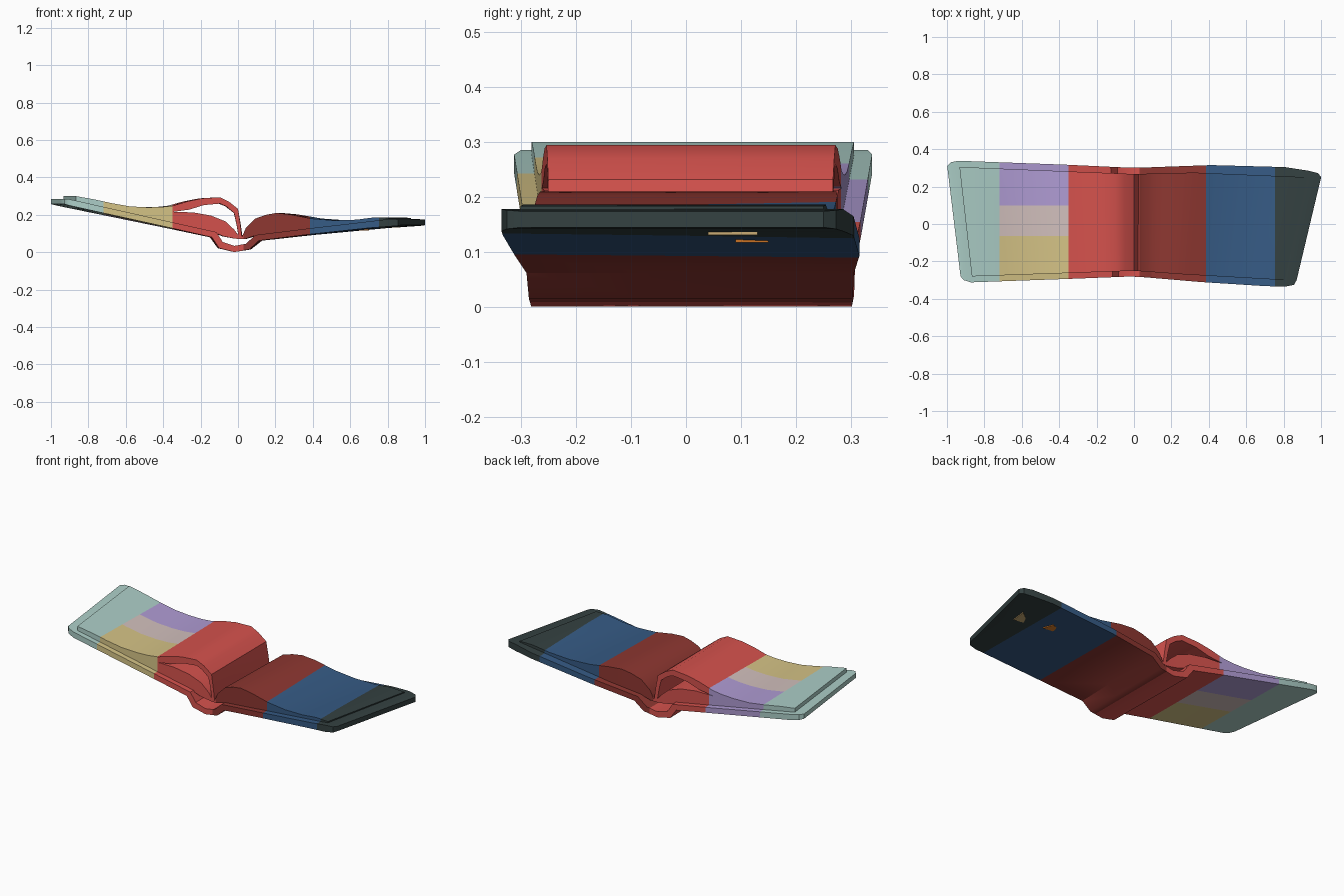
import bpy, bmesh

old = bpy.data.objects.get("Cube")
if old:
    bpy.data.objects.remove(old)


def linear(c):
    c /= 255
    return c / 12.92 if c <= 0.04045 else ((c + 0.055) / 1.055) ** 2.4


PALETTE = [
    ("mint", (173, 207, 200)), ("lavender", (176, 156, 212)),
    ("rose_beige", (210, 192, 189)), ("straw", (213, 195, 134)),
    ("coral_red", (213, 82, 77)), ("dark_red", (142, 55, 49)),
    ("navy", (54, 91, 133)), ("charcoal", (52, 65, 65)),
    ("sand", (200, 170, 115)), ("orange", (220, 125, 40)),
]
MATS = []
for name, rgb in PALETTE:
    m = bpy.data.materials.new(name)
    m.use_nodes = True
    col = (*[linear(c) for c in rgb], 1)
    m.diffuse_color = col
    bsdf = m.node_tree.nodes["Principled BSDF"]
    bsdf.inputs["Base Color"].default_value = col
    bsdf.inputs["Roughness"].default_value = 0.8
    MATS.append(m)

# Colour band limits along x, and along y inside the striped band
X_CUTS = (-0.72, -0.35, 0.03, 0.385, 0.755)
Y_CUTS = (-0.065, 0.1)


def colour(c):
    band = sum(c.x > x for x in X_CUTS)
    if band == 1:
        return 3 - sum(c.y > y for y in Y_CUTS)
    return (0, 1, 4, 5, 6, 7)[band]


def lerp(table, x):
    for a, b in zip(table, table[1:]):
        if x <= b[0]:
            t = max(0, (x - a[0]) / (b[0] - a[0]))
            return [p + (q - p) * t for p, q in zip(a[1:], b[1:])]
    return table[-1][1:]


def sheet(name, outer, inner, edges):
    """Loft a slab between two paired x-z paths; edges gives front and back y."""
    bm = bmesh.new()
    rings = []
    for pair in zip(outer, inner):
        ring = []
        for (x, z), order in zip(pair, ((0, 1), (1, 0))):
            ys = lerp(edges, x)
            for side in order:
                lean = (0.037 if x < 0 else 0.07) * (side * 2 - 1)
                ring.append(bm.verts.new((x * (1 + lean), ys[side], z)))
        rings.append(ring)
    for a, b in zip(rings, rings[1:]):
        for i in range(4):
            j = (i + 1) % 4
            bm.faces.new((a[i], a[j], b[j], b[i]))
    bm.faces.new(rings[0])
    bm.faces.new(rings[-1][::-1])
    # Cut along the colour limits
    for axis, cuts in ((0, X_CUTS), (1, Y_CUTS)):
        for v in cuts:
            co = [0, 0, 0]
            no = [0, 0, 0]
            co[axis], no[axis] = v, 1
            bmesh.ops.bisect_plane(bm, geom=bm.verts[:] + bm.edges[:] + bm.faces[:],
                                   plane_co=co, plane_no=no, dist=1e-5)
    bmesh.ops.recalc_face_normals(bm, faces=bm.faces)
    for f in bm.faces:
        f.material_index = colour(f.calc_center_median())
    return finish(name, bm)


def finish(name, bm):
    me = bpy.data.meshes.new(name)
    bm.to_mesh(me)
    bm.free()
    for m in MATS:
        me.materials.append(m)
    ob = bpy.data.objects.new(name, me)
    bpy.context.collection.objects.link(ob)
    bpy.ops.object.select_all(action="DESELECT")
    ob.select_set(True)
    bpy.context.view_layer.objects.active = ob
    bpy.ops.object.shade_smooth_by_angle(angle=0.6)
    return ob


# Cover with clipped corners and a drooping spine
COVER_EDGES = [(-0.963, -0.28, 0.31), (-0.945, -0.3, 0.33), (-0.905, -0.312, 0.338),
               (-0.35, -0.293, 0.317), (0, -0.28, 0.3), (0.38, -0.31, 0.315),
               (0.75, -0.332, 0.305), (0.87, -0.335, 0.285), (0.92, -0.325, 0.272),
               (0.935, -0.3, 0.25)]
sheet("cover",
      [(-0.963, 0.285), (-0.945, 0.285), (-0.905, 0.277), (-0.35, 0.157), (-0.12, 0.108),
       (-0.085, 0.055), (-0.02, 0.034), (0.045, 0.045), (0.1, 0.092), (0.385, 0.125),
       (0.755, 0.165), (0.87, 0.178), (0.92, 0.176), (0.935, 0.174)],
      [(-0.963, 0.257), (-0.945, 0.252), (-0.905, 0.243), (-0.35, 0.125), (-0.145, 0.08),
       (-0.105, 0.022), (-0.02, 0.001), (0.065, 0.015), (0.12, 0.062), (0.385, 0.093),
       (0.755, 0.13), (0.87, 0.138), (0.92, 0.142), (0.935, 0.145)], COVER_EDGES)

# Page blocks
PAGE_EDGES = [(-0.9, -0.28, 0.305), (0, -0.25, 0.267), (0.3, -0.27, 0.275), (0.865, -0.3, 0.25)]
sheet("left_pages",
      [(-0.9, 0.3), (-0.8, 0.283), (-0.7, 0.262), (-0.6, 0.245), (-0.5, 0.24),
       (-0.42, 0.242), (-0.36, 0.249)],
      [(-0.9, 0.27), (-0.8, 0.248), (-0.7, 0.227), (-0.6, 0.206), (-0.5, 0.185),
       (-0.42, 0.168), (-0.36, 0.156)], PAGE_EDGES)
sheet("lower_left_pages",
      [(-0.36, 0.216), (-0.25, 0.213), (-0.15, 0.196), (-0.07, 0.165), (-0.02, 0.12), (0.01, 0.08)],
      [(-0.36, 0.156), (-0.25, 0.132), (-0.15, 0.112), (-0.08, 0.085), (-0.03, 0.075), (0.01, 0.07)],
      PAGE_EDGES)
sheet("arched_page",
      [(-0.36, 0.249), (-0.28, 0.272), (-0.2, 0.288), (-0.1, 0.294), (-0.05, 0.27),
       (0, 0.232), (0.012, 0.16), (0.024, 0.072)],
      [(-0.36, 0.216), (-0.27, 0.228), (-0.19, 0.252), (-0.1, 0.26), (-0.065, 0.245),
       (-0.022, 0.21), (-0.008, 0.15), (0.005, 0.072)], PAGE_EDGES)
sheet("right_pages",
      [(0.02, 0.075), (0.045, 0.13), (0.1, 0.18), (0.16, 0.2), (0.22, 0.21), (0.3, 0.202),
       (0.42, 0.18), (0.55, 0.17), (0.68, 0.174), (0.78, 0.186), (0.865, 0.184)],
      [(0.02, 0.07), (0.045, 0.072), (0.1, 0.09), (0.16, 0.098), (0.22, 0.105), (0.3, 0.114),
       (0.42, 0.128), (0.55, 0.142), (0.68, 0.156), (0.78, 0.167), (0.865, 0.174)], PAGE_EDGES)

# Small painted patches under the cover
for name, mat, z, pts in (
        ("sand_patch", 8, 0.131, [(0.8, 0.05), (0.86, 0.04), (0.87, 0.13), (0.82, 0.09)]),
        ("orange_patch", 9, 0.117, [(0.63, 0.1), (0.7, 0.09), (0.68, 0.15), (0.65, 0.14)])):
    bm = bmesh.new()
    face = bm.faces.new([bm.verts.new((x, y, z)) for x, y in pts])
    up = bmesh.ops.extrude_face_region(bm, geom=[face])
    for v in up["geom"]:
        if isinstance(v, bmesh.types.BMVert):
            v.co.z += 0.008
    bmesh.ops.recalc_face_normals(bm, faces=bm.faces)
    for f in bm.faces:
        f.material_index = mat
    finish(name, bm)
